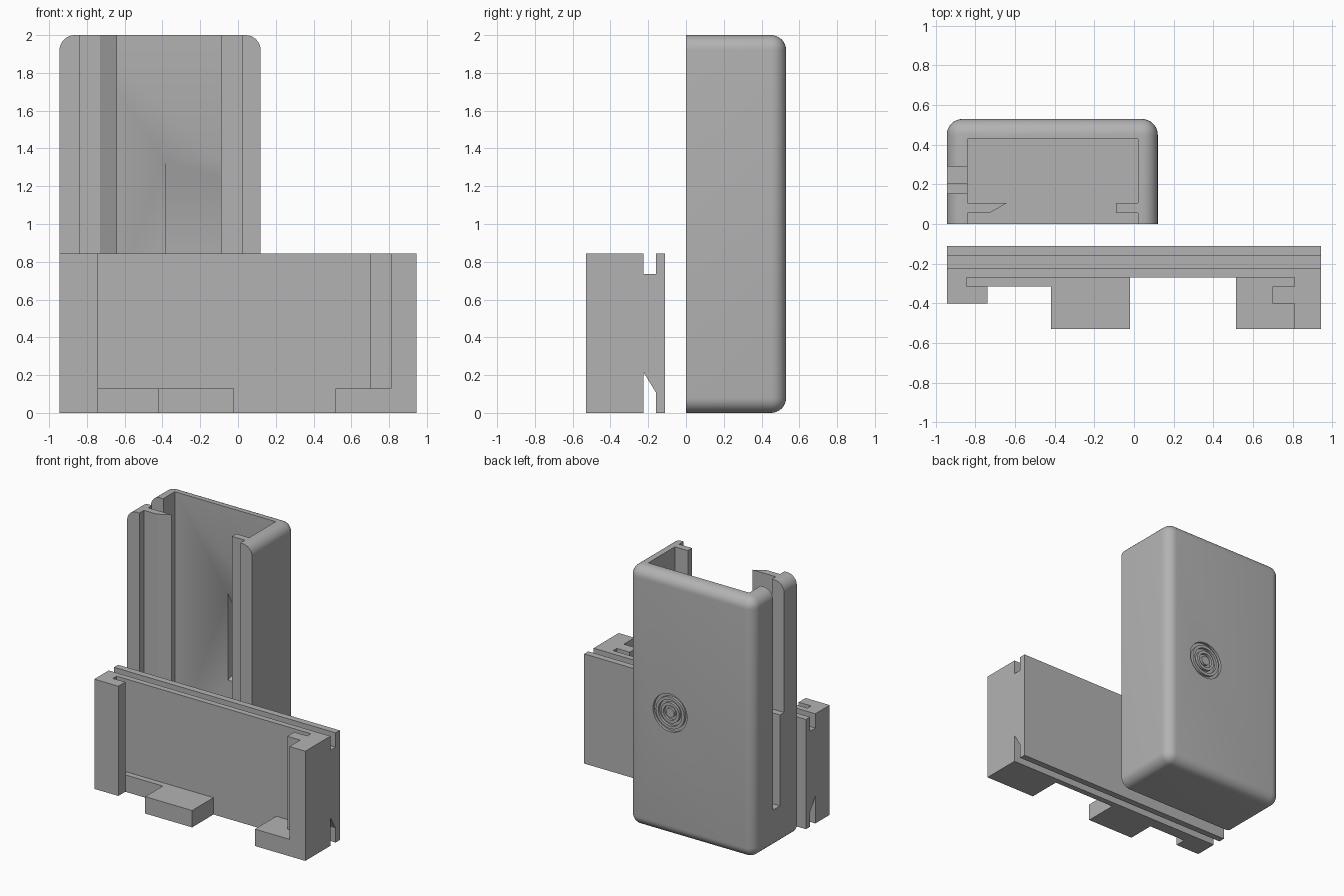
import bpy, bmesh, math
from mathutils import Matrix, Vector

cube = bpy.data.objects.get("Cube")
if cube:
    bpy.data.objects.remove(cube, do_unlink=True)

grey = bpy.data.materials.new("plain grey")
grey.use_nodes = True
grey.diffuse_color = (0.45, 0.45, 0.45, 1)
grey.node_tree.nodes["Principled BSDF"].inputs["Base Color"].default_value = (0.45, 0.45, 0.45, 1)


def finish(bm, name):
    bmesh.ops.recalc_face_normals(bm, faces=bm.faces)
    mesh = bpy.data.meshes.new(name)
    bm.to_mesh(mesh)
    bm.free()
    mesh.materials.append(grey)
    ob = bpy.data.objects.new(name, mesh)
    bpy.context.collection.objects.link(ob)
    return ob


def prism(name, outline, start, end, axis="z"):
    """Extrude an outline along z (points are x, y) or along x (points are y, z)."""
    bm = bmesh.new()
    place = (lambda a, b: (a, b, start)) if axis == "z" else (lambda a, b: (start, a, b))
    face = bm.faces.new([bm.verts.new(place(a, b)) for a, b in outline])
    step = Vector((0, 0, end - start)) if axis == "z" else Vector((end - start, 0, 0))
    out = bmesh.ops.extrude_face_region(bm, geom=[face])
    bmesh.ops.translate(bm, vec=step, verts=[v for v in out["geom"] if isinstance(v, bmesh.types.BMVert)])
    return finish(bm, name)


def block(name, x0, x1, y0, y1, z0, z1):
    return prism(name, [(x0, y0), (x1, y0), (x1, y1), (x0, y1)], z0, z1)


def ring(name, inner, outer, centre, depth):
    """Square-section ring around the y axis."""
    bm = bmesh.new()
    section = [bm.verts.new((r, y, 0)) for r, y in
               ((inner, -depth), (outer, -depth), (outer, depth), (inner, depth))]
    edges = [bm.edges.new((section[i], section[i - 1])) for i in range(4)]
    bmesh.ops.spin(bm, geom=section + edges, cent=(0, 0, 0), axis=(0, 1, 0),
                   angle=math.tau, steps=40, use_merge=True)
    bmesh.ops.remove_doubles(bm, verts=bm.verts, dist=0.0001)
    bmesh.ops.translate(bm, vec=centre, verts=bm.verts)
    return finish(bm, name)


def combine(target, tool, operation):
    tool.hide_render = True
    mod = target.modifiers.new("combine", "BOOLEAN")
    mod.object, mod.operation, mod.solver = tool, operation, "EXACT"
    bpy.context.view_layer.objects.active = target
    bpy.ops.object.modifier_apply(modifier=mod.name)
    bpy.data.objects.remove(tool, do_unlink=True)


# Case: box with every edge rounded except those of the open front
bm = bmesh.new()
bmesh.ops.create_cube(bm, size=1, matrix=Matrix.Translation((-0.4125, 0.265, 1))
                      @ Matrix.Diagonal((1.065, 0.53, 2, 1)))
rounded = [e for e in bm.edges if max(v.co.y for v in e.verts) > 0.1]
bmesh.ops.bevel(bm, geom=rounded, offset=0.08, offset_type="OFFSET", segments=8,
                profile=0.5, affect="EDGES")
case = finish(bm, "case")

# Cavity, whose outline leaves the two guide rails standing
cavity = [(-0.84, -0.1), (0.02, -0.1), (0.02, 0.055), (-0.09, 0.055), (-0.09, 0.107),
          (0.02, 0.107), (0.02, 0.43), (-0.84, 0.43), (-0.84, 0.107), (-0.64, 0.107),
          (-0.73, 0.055), (-0.84, 0.055)]
combine(case, prism("cavity", cavity, 0.1, 2.2), "DIFFERENCE")

# Stepped slot in the side wall
slot = [(0.155, 2.2), (0.155, 1.0), (0.205, 1.0), (0.205, 0.3), (0.29, 0.3), (0.29, 2.2)]
combine(case, prism("side_slot", slot, -1.1, -0.8, "x"), "DIFFERENCE")

# Recess with a sloping roof inside the back wall
recess = [(0.4, 0.66), (0.48, 0.69), (0.48, 1.245), (0.43, 1.335), (0.4, 1.335)]
combine(case, prism("recess", recess, -0.385, -0.085, "x"), "DIFFERENCE")

# Concentric grooves on the back
for inner, outer in ((0.122, 0.145), (0.078, 0.1), (0.036, 0.056)):
    combine(case, ring("groove", inner, outer, (-0.235, 0.53, 0.95), 0.02), "DIFFERENCE")

# Mounting plate with its two side posts
plan = [(-0.945, -0.11), (0.945, -0.11), (0.945, -0.53), (0.81, -0.53), (0.81, -0.4),
        (0.7, -0.4), (0.7, -0.315), (0.81, -0.315), (0.81, -0.27), (-0.845, -0.27),
        (-0.845, -0.315), (-0.74, -0.315), (-0.74, -0.4), (-0.945, -0.4)]
plate = prism("mounting_plate", plan, 0, 0.845)

# Bottom ledge and stop tabs
for name, x0, x1, y0 in (("ledge", -0.86, -0.4, -0.315), ("middle_tab", -0.42, -0.02, -0.53),
                         ("corner_tab", 0.515, 0.85, -0.53)):
    combine(plate, block(name, x0, x1, y0, -0.25, 0, 0.13), "UNION")

# Long grooves along the top and bottom
top_groove = [(-0.225, 0.735), (-0.16, 0.735), (-0.16, 0.9), (-0.225, 0.9)]
bottom_groove = [(-0.225, -0.1), (-0.16, -0.1), (-0.16, 0.11), (-0.225, 0.215)]
for outline in (top_groove, bottom_groove):
    combine(plate, prism("long_groove", outline, -1, 1, "x"), "DIFFERENCE")

# Smooth the rounded edges, keep the corners sharp
bpy.ops.object.select_all(action="DESELECT")
for ob in (case, plate):
    ob.select_set(True)
bpy.context.view_layer.objects.active = case
bpy.ops.object.shade_smooth_by_angle(angle=math.radians(30))
